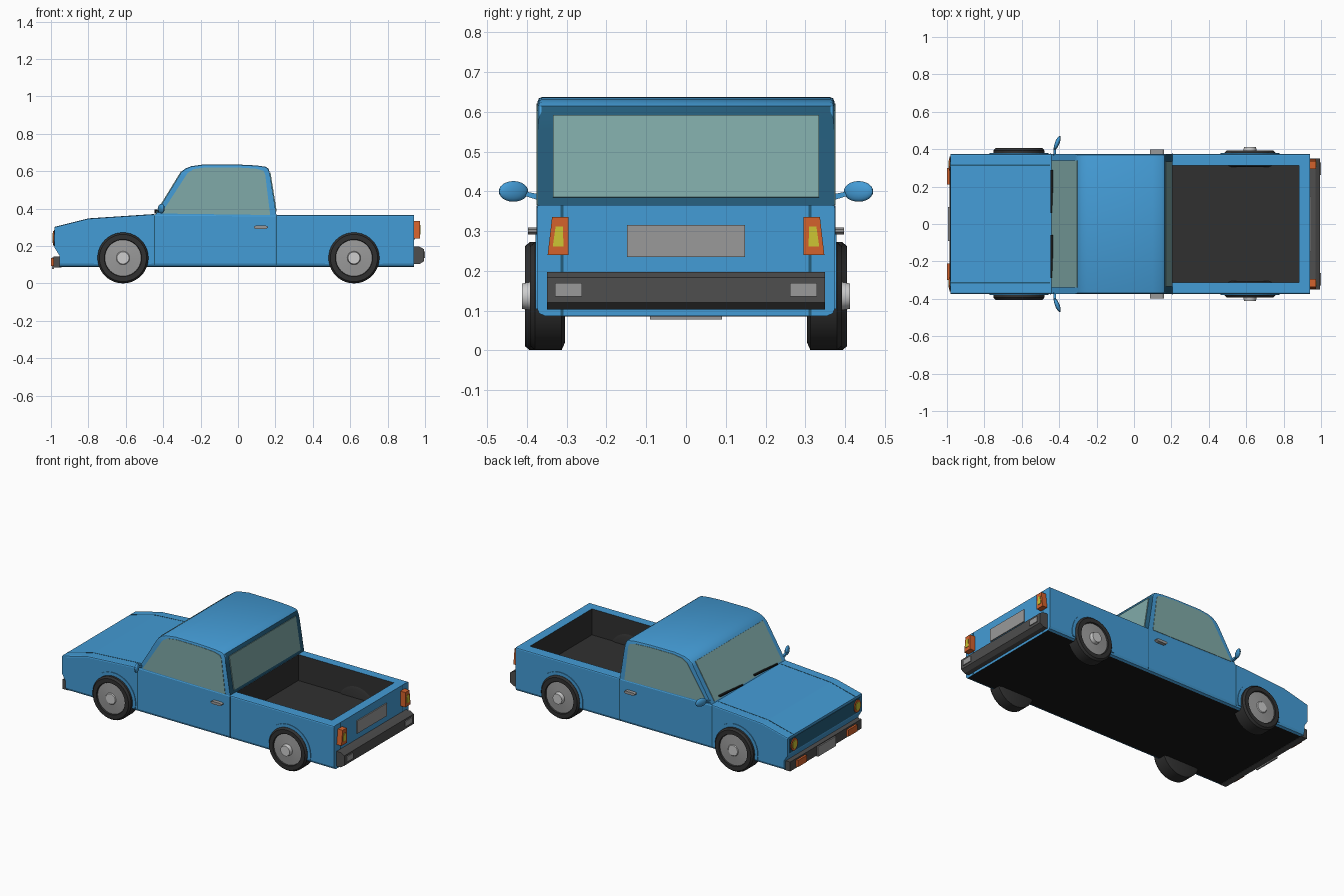
import bpy, bmesh, math
from mathutils import Vector

if "Cube" in bpy.data.objects:
    bpy.data.objects.remove(bpy.data.objects["Cube"])


def material(name, rgb):
    m = bpy.data.materials.new(name)
    lin = [(c / 255 / 12.92) if c < 11 else ((c / 255 + 0.055) / 1.055) ** 2.4 for c in rgb]
    m.diffuse_color = (*lin, 1)
    m.use_nodes = True
    m.node_tree.nodes["Principled BSDF"].inputs["Base Color"].default_value = m.diffuse_color
    return m


BLUE = material("body blue", (68, 156, 214))
NAVY = material("dark blue trim", (36, 92, 122))
GLASS = material("window glass", (128, 170, 168))
BLACK = material("tyre black", (48, 48, 48))
UNDER = material("underside black", (24, 24, 24))
DARK = material("bumper grey", (78, 78, 78))
GREY = material("plate grey", (154, 154, 154))
LIGHT = material("hub grey", (205, 205, 205))
ORANGE = material("lamp orange", (212, 98, 44))
YELLOW = material("lamp yellow", (205, 198, 52))


def finish(name, bm, *mats):
    bmesh.ops.recalc_face_normals(bm, faces=bm.faces)
    me = bpy.data.meshes.new(name)
    bm.to_mesh(me)
    bm.free()
    for m in mats:
        me.materials.append(m)
    ob = bpy.data.objects.new(name, me)
    bpy.context.collection.objects.link(ob)
    return ob


def smooth(ob, angle=35):
    bpy.ops.object.select_all(action='DESELECT')
    ob.select_set(True)
    bpy.context.view_layer.objects.active = ob
    bpy.ops.object.shade_smooth_by_angle(angle=math.radians(angle))


def prism_bm(pts, a, b, axis='y'):
    """Extrude a 2D outline along y (points are x,z) or along x (points are y,z)."""
    bm = bmesh.new()
    put = (lambda p, d: (p[0], d, p[1])) if axis == 'y' else (lambda p, d: (d, p[0], p[1]))
    f = bm.faces.new([bm.verts.new(put(p, a)) for p in pts])
    ext = bmesh.ops.extrude_face_region(bm, geom=[f])['geom']
    move = Vector((0, b - a, 0)) if axis == 'y' else Vector((b - a, 0, 0))
    bmesh.ops.translate(bm, vec=move, verts=[v for v in ext if isinstance(v, bmesh.types.BMVert)])
    return bm


def prism(name, pts, a, b, mat, axis='y'):
    return finish(name, prism_bm(pts, a, b, axis), mat)


def box(name, x, y, z, mat):
    return prism(name, [(x[0], z[0]), (x[1], z[0]), (x[1], z[1]), (x[0], z[1])], y[0], y[1], mat)


def plate(name, p, q, y0, y1, mat, t=0.004):
    """Thin plate on a sloping surface, from p to q in the x,z plane."""
    p, q = Vector(p), Vector(q)
    d = (q - p).normalized()
    n = Vector((-d.y, d.x)) * t
    return prism(name, [p - n, q - n, q + n, p + n], y0, y1, mat)


def bevel_sides(bm, rule, offset, segments=2):
    edges = [e for e in bm.edges if abs(e.verts[0].co.y - e.verts[1].co.y) < 1e-4
             and abs(e.verts[0].co.y) > 0.37 and all(rule(v.co) for v in e.verts)]
    bmesh.ops.bevel(bm, geom=edges, offset=offset, segments=segments, profile=0.5, affect='EDGES')


W = 0.375

# Lower body with the load bed cut out
bm = prism_bm([(-0.955, 0.087), (0.94, 0.087), (0.94, 0.366), (0.2, 0.366), (-0.45, 0.37),
               (-0.8, 0.347), (-0.98, 0.302), (-0.98, 0.19), (-0.955, 0.15)], -W, W)
bevel_sides(bm, lambda c: c.z < 0.1, 0.02)
bevel_sides(bm, lambda c: c.z > 0.29, 0.008)
body = finish("lower_body", bm, BLUE, UNDER, BLACK)
cutter = box("bed_cutter", (0.207, 0.882), (-0.312, 0.312), (0.2, 0.6), BLUE)
cutter.hide_render = True
mod = body.modifiers.new("bed", 'BOOLEAN')
mod.operation, mod.solver, mod.object = 'DIFFERENCE', 'EXACT', cutter
bpy.context.view_layer.objects.active = body
bpy.ops.object.modifier_apply(modifier="bed")
bpy.data.objects.remove(cutter)
for f in body.data.polygons:
    c = f.center
    if f.normal.z < -0.95:
        f.material_index = 1
    elif 0.2 < c.x < 0.89 and abs(c.y) < 0.314 and 0.19 < c.z < 0.36:
        f.material_index = 2
    else:
        f.material_index = 0

# Cab with dark rear wall
bm = prism_bm([(-0.445, 0.362), (0.206, 0.362), (0.168, 0.6), (0.162, 0.615), (0.148, 0.624),
               (0.1, 0.631), (0.0, 0.636), (-0.18, 0.637), (-0.25, 0.627), (-0.28, 0.615),
               (-0.3, 0.6)], -0.373, 0.373)
bevel_sides(bm, lambda c: c.z > 0.59, 0.01)
cab = finish("cab", bm, BLUE, NAVY)
for f in cab.data.polygons:
    f.material_index = 1 if f.normal.x > 0.9 and f.center.z < 0.62 else 0
smooth(cab, 30)

# Windscreen, rear window and wipers
plate("windscreen", (-0.437, 0.376), (-0.302, 0.597), -0.34, 0.34, GLASS)
plate("rear_window", (0.203, 0.385), (0.17, 0.592), -0.335, 0.335, GLASS)
for i, y in enumerate((-0.29, 0.06)):
    prism("wiper_%d" % i, [(y, 0.374), (y + 0.23, 0.388), (y + 0.23, 0.396), (y, 0.381)],
          -0.447, -0.433, UNDER, 'x')


def lathe(name, profile, centre, side, mats, steps=40):
    """Turn (radius, y, material) rings about the y axis."""
    bm = bmesh.new()
    rings = []
    for r, y, _ in profile:
        rings.append([bm.verts.new((centre[0] + r * math.cos(2 * math.pi * i / steps), side * y,
                                    centre[1] + r * math.sin(2 * math.pi * i / steps)))
                      for i in range(steps)])
    for k in range(len(rings) - 1):
        for i in range(steps):
            j = (i + 1) % steps
            f = bm.faces.new((rings[k][i], rings[k][j], rings[k + 1][j], rings[k + 1][i]))
            f.material_index = profile[k][2]
    bm.faces.new(rings[0])
    bm.faces.new(rings[-1]).material_index = profile[-1][2]
    smooth(finish(name, bm, *mats))


def wheel(name, x, side, out, hub):
    lathe(name, [(0.118, 0.305, 0), (0.136, 0.313, 0), (0.136, out - 0.012, 0), (0.126, out, 0),
                 (0.1, out, 0), (0.097, out - 0.008, 1), (0.036, out - 0.003, 2),
                 (0.032, hub, 2)], (x, 0.1365), side, (BLACK, GREY, LIGHT))


for s, tag in ((-1, "left"), (1, "right")):
    def span(a, b):
        return sorted((s * a, s * b))

    # Wheels and arch lips
    wheel("front_wheel_" + tag, -0.615, s, 0.405, 0.406)
    wheel("rear_wheel_" + tag, 0.62, s, 0.392, 0.412)
    for x, part in ((-0.615, "front"), (0.62, "rear")):
        arc = [(x + 0.157 * math.cos(a), 0.1365 + 0.157 * math.sin(a))
               for a in [math.radians(-12 + 204 * i / 24) for i in range(25)]]
        prism("%s_arch_%s" % (part, tag), arc, *span(0.37, 0.379), BLUE)

    # Side window
    prism("side_window_" + tag, [(-0.41, 0.374), (0.172, 0.366), (0.145, 0.585), (0.135, 0.603),
          (0.095, 0.614), (0.0, 0.62), (-0.17, 0.621), (-0.235, 0.612), (-0.27, 0.59)],
          *span(0.369, 0.3755), GLASS)

    # Panel gaps on doors, bonnet and tail
    box("door_gap_front_" + tag, (-0.449, -0.443), span(0.37, 0.376), (0.1, 0.364), NAVY)
    box("door_gap_rear_" + tag, (0.202, 0.208), span(0.37, 0.376), (0.1, 0.36), NAVY)
    plate("bonnet_gap_rear_" + tag, (-0.8, 0.347), (-0.45, 0.37), *span(0.311, 0.317), NAVY, 0.001)
    plate("bonnet_gap_front_" + tag, (-0.98, 0.302), (-0.8, 0.347), *span(0.311, 0.317), NAVY, 0.001)
    box("tail_gap_" + tag, (0.938, 0.941), span(0.308, 0.316), (0.088, 0.364), NAVY)

    # Door handle
    prism("door_handle_" + tag, [(0.085, 0.298), (0.095, 0.292), (0.15, 0.292), (0.16, 0.298),
          (0.16, 0.304), (0.15, 0.309), (0.095, 0.309), (0.085, 0.304)], *span(0.374, 0.397), GREY)

    # Door mirror and stalk
    bm = bmesh.new()
    bmesh.ops.create_uvsphere(bm, u_segments=20, v_segments=12, radius=1)
    for v in bm.verts:
        y = v.co.y * 0.037
        v.co = (-0.41 + v.co.x * 0.013 + y * 0.35, s * (0.434 + y), 0.4 + v.co.z * 0.026)
    smooth(finish("mirror_" + tag, bm, BLUE))
    prism("mirror_stalk_" + tag, [(s * 0.365, 0.376), (s * 0.41, 0.39), (s * 0.41, 0.401),
          (s * 0.365, 0.392)], -0.43, -0.416, BLUE, 'x')

    # Tail lamp
    prism("tail_lamp_" + tag, [(s * 0.295, 0.24), (s * 0.348, 0.24), (s * 0.337, 0.335),
          (s * 0.295, 0.335)], 0.935, 0.974, ORANGE, 'x')
    prism("tail_lamp_lens_" + tag, [(s * 0.308, 0.262), (s * 0.335, 0.262), (s * 0.328, 0.312),
          (s * 0.31, 0.312)], 0.97, 0.977, YELLOW, 'x')
    box("bumper_lamp_" + tag, (0.985, 1.0), span(0.262, 0.33), (0.136, 0.17), GREY)

    # Headlamp and front indicator
    for part, r, x, m in (("rim", 0.04, -0.989, ORANGE), ("lens", 0.027, -0.992, YELLOW)):
        prism("headlamp_%s_%s" % (part, tag),
              [(s * 0.318 + 0.85 * r * math.cos(math.pi * (i + 0.5) / 6),
                0.243 + r * math.sin(math.pi * (i + 0.5) / 6)) for i in range(12)],
              x, -0.975, m, 'x')
    box("indicator_" + tag, (-1.0, -0.98), span(0.21, 0.3), (0.093, 0.135), ORANGE)

# Grille, bumpers and number plates
box("grille", (-0.984, -0.975), (-0.355, 0.355), (0.2, 0.287), NAVY)
box("front_bumper", (-0.987, -0.945), (-0.36, 0.36), (0.085, 0.145), DARK)
box("front_plate", (-0.995, -0.985), (-0.09, 0.09), (0.078, 0.14), GREY)
prism("rear_bumper", [(0.935, 0.103), (0.97, 0.103), (0.995, 0.12), (0.995, 0.183),
                      (0.97, 0.197), (0.935, 0.197)], -0.35, 0.35, DARK)
box("rear_plate", (0.935, 0.947), (-0.149, 0.149), (0.235, 0.315), GREY)
